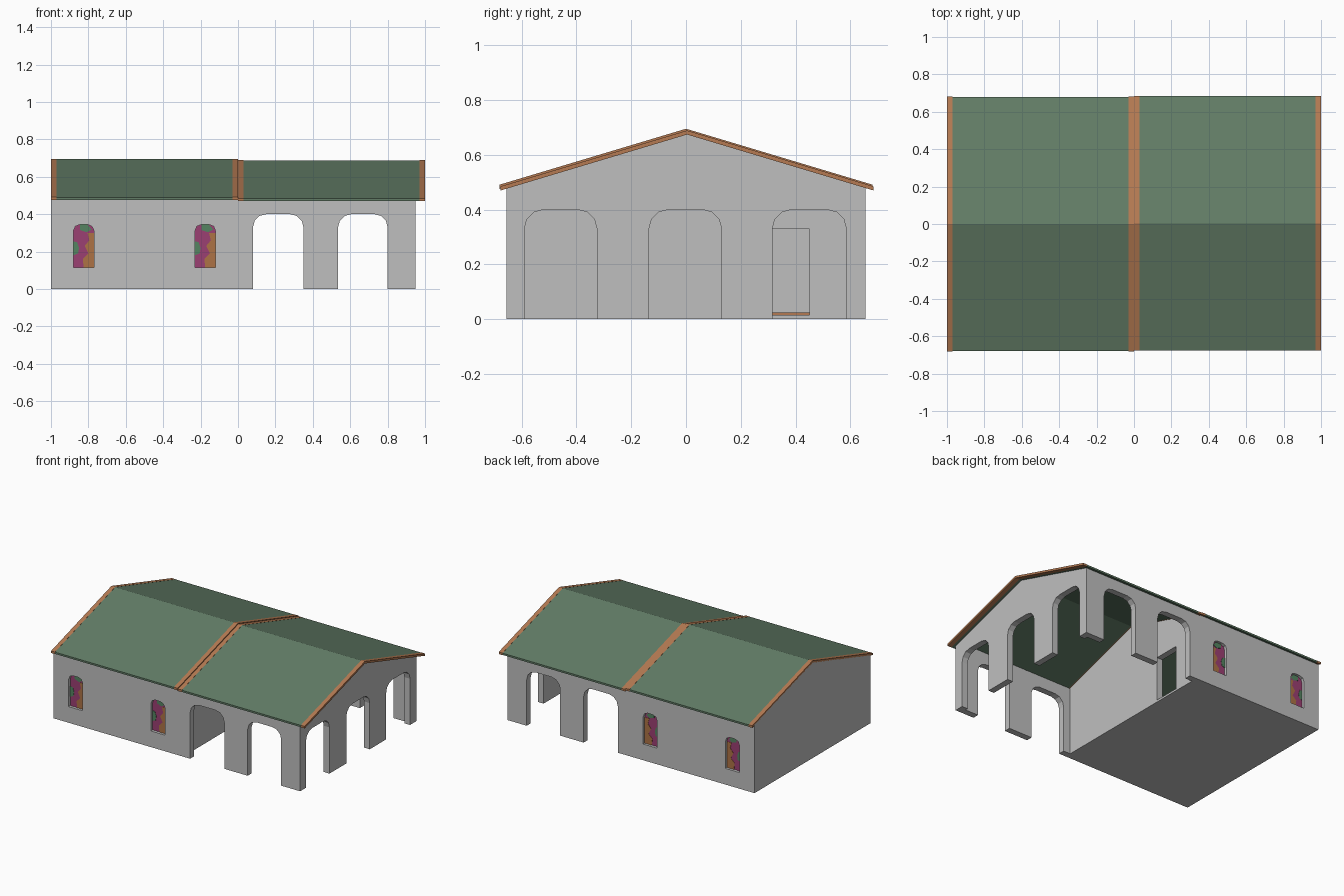
import bpy, bmesh, math
from mathutils import Vector

if "Cube" in bpy.data.objects:
    bpy.data.objects.remove(bpy.data.objects["Cube"])


def material(name, rgb):
    m = bpy.data.materials.new(name)
    m.diffuse_color = (*rgb, 1)
    m.use_nodes = True
    m.node_tree.nodes["Principled BSDF"].inputs["Base Color"].default_value = m.diffuse_color
    return m


STONE = material("grey plaster", (0.52, 0.52, 0.52))
GREEN = material("green roof", (0.122, 0.202, 0.133))
WOOD = material("orange wood", (0.46, 0.195, 0.085))
PURPLE = material("purple glass", (0.33, 0.05, 0.17))
AMBER = material("amber glass", (0.42, 0.17, 0.06))
LEAF = material("green glass", (0.09, 0.23, 0.12))


def panel(name, loops, axis, start, depth, mat):
    """Fill 2D loops (first outline, then holes) and extrude along x or y."""
    bm = bmesh.new()
    for loop in loops:
        vs = [bm.verts.new((start, a, z) if axis == 'x' else (a, start, z)) for a, z in loop]
        for i, v in enumerate(vs):
            bm.edges.new((v, vs[(i + 1) % len(vs)]))
    bmesh.ops.triangle_fill(bm, use_beauty=True, use_dissolve=False, edges=bm.edges[:])
    geo = bmesh.ops.extrude_face_region(bm, geom=bm.faces[:], use_keep_orig=True)["geom"]
    push = Vector((depth, 0, 0)) if axis == 'x' else Vector((0, depth, 0))
    bmesh.ops.translate(bm, vec=push, verts=[g for g in geo if isinstance(g, bmesh.types.BMVert)])
    bmesh.ops.recalc_face_normals(bm, faces=bm.faces[:])
    me = bpy.data.meshes.new(name)
    bm.to_mesh(me)
    bm.free()
    me.materials.append(mat)
    ob = bpy.data.objects.new(name, me)
    bpy.context.collection.objects.link(ob)
    return ob


def arch(a, b, z0, top, r, n):
    """Opening outline: up the left jamb, rounded corners, down the right."""
    pts = [(a, z0)]
    for i in range(n + 1):
        t = math.pi / 2 * i / n
        pts.append((a + r - r * math.cos(t), top - r + r * math.sin(t)))
    for i in range(n + 1):
        t = math.pi / 2 * (1 - i / n)
        pts.append((b - r + r * math.cos(t), top - r + r * math.sin(t)))
    return pts + [(b, z0)]


def rect(a, b, z0, z1):
    return [(a, z0), (b, z0), (b, z1), (a, z1)]


T = 0.045          # wall thickness
W = 0.655          # half width of the building
SLOPE = 0.3


def arcade(a, b):
    return arch(a, b, 0, 0.40, 0.07, 3)


def window(cx):
    return arch(cx - 0.055, cx + 0.055, 0.115, 0.345, 0.035, 2)


WINDOWS = (-0.825, -0.175)

# Long walls with two arches and two windows, plus stained glass
long_wall = ([(-1 + T, 0)] + arcade(0.08, 0.35) + arcade(0.535, 0.80)
             + [(0.95 - T, 0), (0.95 - T, 0.484), (-1 + T, 0.484)])
patches = [
    ("amber_pane", AMBER, [(.055, .115), (.11, .115), (.11, .30), (.075, .30),
                           (.085, .26), (.06, .23), (.08, .19), (.05, .16)]),
    ("green_side_pane", LEAF, [(0, .18), (.025, .19), (.03, .22), (.02, .25), (0, .255)]),
    ("green_top_pane", LEAF, [(.035, .345), (.075, .345), (.098, .318), (.07, .303), (.035, .315)]),
]
for side, s in (("front", -1), ("back", 1)):
    panel(side + "_wall", [long_wall] + [window(c) for c in WINDOWS], 'y', s * W, -s * T, STONE)
    for c in WINDOWS:
        panel(side + "_window_glass", [window(c)], 'y', s * (W - 0.02), -s * 0.006, PURPLE)
        for name, mat, pts in patches:
            panel(side + "_" + name, [[(c - 0.055 + u, z) for u, z in pts]],
                  'y', s * (W - 0.018), -s * 0.0095, mat)


def gable(half, apex, openings=()):
    pts = [(-half, 0)]
    for o in openings:
        pts += o
    e = apex - SLOPE * half
    return pts + [(half, 0), (half, e), (0, apex), (-half, e)]


# Gable walls: solid left end, arched porch end, inner wall with a doorway
panel("left_gable_wall", [gable(W, 0.684)], 'x', -1, T, STONE)
arches = [arcade(-0.59, -0.325), arcade(-0.135, 0.13), arcade(0.315, 0.585)]
panel("porch_gable_wall", [gable(W, 0.677, arches)], 'x', 0.95, -T, STONE)
panel("inner_wall", [gable(W - T, 0.68), rect(0.26, 0.45, 0.015, 0.33)], 'x', 0.025, -T, STONE)

# Floor of the room
panel("foundation", [rect(-W + T, W - T, 0, 0.015)], 'x', -1 + T, 0.935, STONE)
panel("floor_boards", [rect(-W + T, W - T, 0.015, 0.025)], 'x', -1 + T, 0.935, WOOD)


def roof(name, x0, x1, top, shift, grow, mat):
    h = 0.68 + grow / 2
    t = top + grow
    b = top - 0.013 - grow
    panel(name, [[(-h + shift, t - SLOPE * h), (shift, t), (h + shift, t - SLOPE * h),
                  (h + shift, b - SLOPE * h), (shift, b), (-h + shift, b - SLOPE * h)]],
          'x', x0, x1 - x0, mat)


# Two roof halves, each edged by wooden trim; the porch half sits a little lower
for part, x0, top, shift in (("room", -1, 0.694, 0), ("porch", 0, 0.688, 0.004)):
    roof(part + "_roof", x0 + 0.03, x0 + 0.97, top, shift, 0, GREEN)
    roof(part + "_roof_trim_left", x0, x0 + 0.03, top, shift, 0.001, WOOD)
    roof(part + "_roof_trim_right", x0 + 0.97, x0 + 1, top, shift, 0.001, WOOD)
